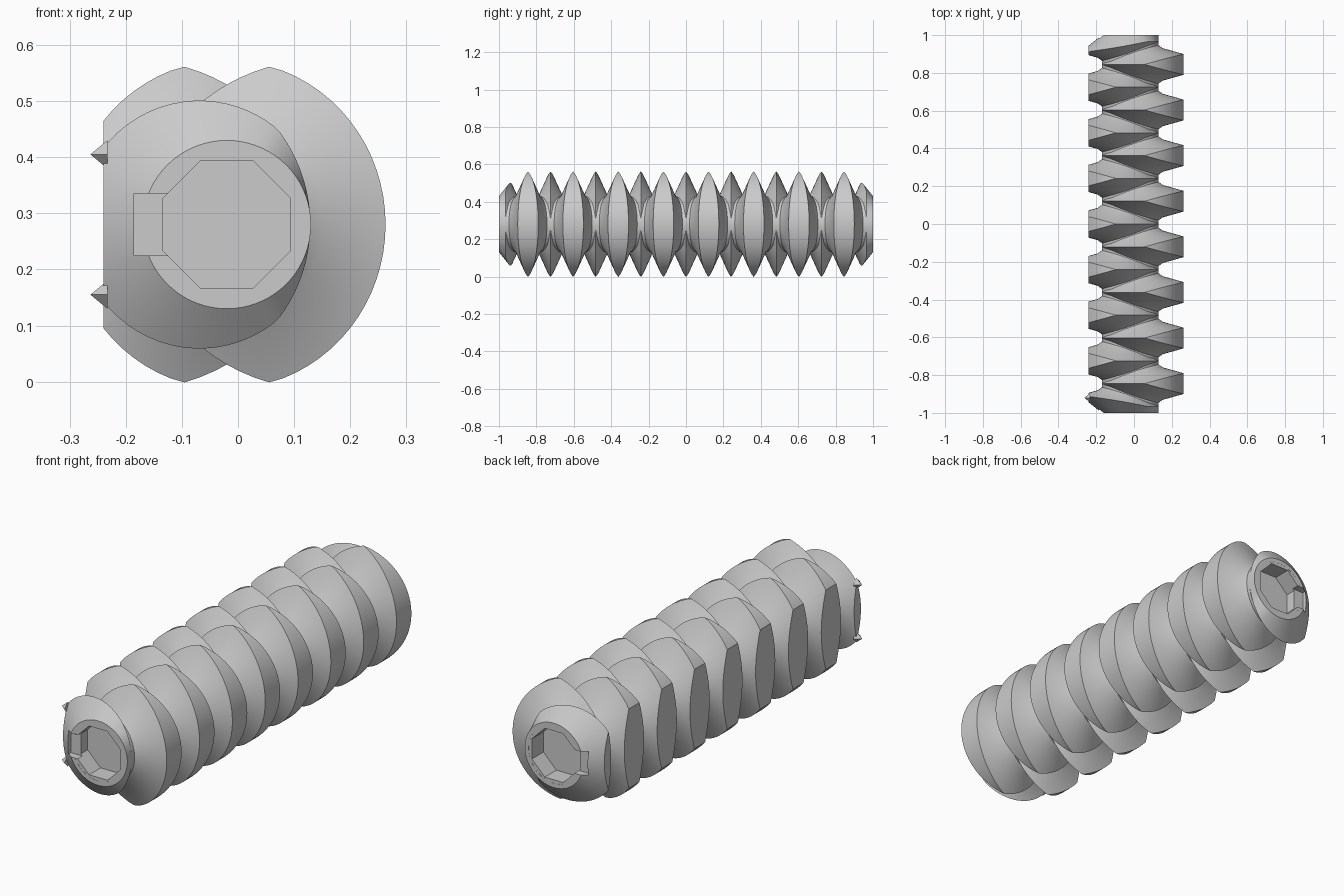
import bpy
import bmesh
from math import cos, sin, pi, radians, tau

cube = bpy.data.objects.get("Cube")
if cube:
    bpy.data.objects.remove(cube, do_unlink=True)

AXIS_X, AXIS_Z = -0.02, 0.28
CORE, INNER = 0.15, 0.13      # core radius, hidden inner radius of the threads
NECK, FLARE = 0.172, 0.03     # where the flank starts to flare out, and how far
HALF = 0.134                  # half width of a thread measured at the axis
PITCH = 0.2414
FLAT_X = -0.24                # flat side of the screw
CONE = 1.25                   # slope of the end chamfers
SEGMENTS = 72

steel = bpy.data.materials.new("plain grey")
steel.use_nodes = True
GREY = (0.6, 0.6, 0.6, 1)
steel.diffuse_color = GREY
steel.node_tree.nodes["Principled BSDF"].inputs["Base Color"].default_value = GREY


def smooth(obj):
    bpy.ops.object.select_all(action="DESELECT")
    obj.select_set(True)
    bpy.context.view_layer.objects.active = obj
    bpy.ops.object.shade_smooth_by_angle(angle=radians(28))


def taper(t):
    """Flank steepness and outer radius at angle t from the thick side."""
    c = cos(t)
    return 0.537 - 0.31 * c + 0.053 * c * c, 0.283 + 0.01 * sin(t) ** 2


def thread_section(t):
    k, outer = taper(t)
    tip = min(outer, HALF / k)
    width = max(0, HALF - k * tip)
    neck = min(NECK, tip)
    neck_width = max(0, HALF - k * neck)
    base = neck_width + FLARE
    return [(INNER, -base), (neck, -neck_width), (tip, -width),
            (tip, width), (neck, neck_width), (INNER, base)]


def end_section(t, y0=0.966):
    """Thread run out by the conical chamfer at the end of the screw."""
    k = taper(t)[0]
    rim = CORE
    y_tip = min(y0, ((rim + CONE) * k - HALF + y0) / (1 + CONE * k))
    tip = (HALF - y0 + y_tip) / k
    neck = min(NECK, tip)
    y_neck = y0 - HALF + k * neck
    return [(INNER, y_neck - FLARE), (neck, y_neck), (tip, y_tip),
            (min(rim, tip), 1), (INNER, 1)]


def thread(name, section, side, y0=0, flip=1):
    """Loft a section around the axis, then trim it at the flat side."""
    bm = bmesh.new()
    rings = []
    for i in range(SEGMENTS):
        t = tau * i / SEGMENTS
        rings.append([bm.verts.new((AXIS_X + side * r * cos(t), y0 + flip * y,
                                    AXIS_Z + r * sin(t))) for r, y in section(t)])
    n = len(rings[0])
    for i in range(SEGMENTS):
        p, q = rings[i - 1], rings[i]
        for j in range(n):
            bm.faces.new((p[j - 1], p[j], q[j], q[j - 1]))
    bmesh.ops.remove_doubles(bm, verts=bm.verts, dist=1e-5)
    cut = bmesh.ops.bisect_plane(bm, geom=bm.verts[:] + bm.edges[:] + bm.faces[:],
                                 plane_co=(FLAT_X, 0, 0), plane_no=(-1, 0, 0),
                                 clear_outer=True)
    rim = [e for e in cut["geom_cut"] if isinstance(e, bmesh.types.BMEdge)]
    if rim:
        bmesh.ops.holes_fill(bm, edges=rim, sides=0)
    bmesh.ops.recalc_face_normals(bm, faces=bm.faces)
    mesh = bpy.data.meshes.new(name)
    bm.to_mesh(mesh)
    bm.free()
    mesh.materials.append(steel)
    obj = bpy.data.objects.new(name, mesh)
    bpy.context.collection.objects.link(obj)
    return obj


def cylinder(name, sides, radius, y, depth):
    bpy.ops.mesh.primitive_cylinder_add(vertices=sides, radius=radius, depth=depth,
                                        location=(AXIS_X, y, AXIS_Z),
                                        rotation=(pi / 2, pi / sides, 0))
    obj = bpy.context.object
    obj.name = name
    obj.data.materials.append(steel)
    return obj


def carve(obj, cutter):
    mod = obj.modifiers.new("cut", "BOOLEAN")
    mod.operation = "DIFFERENCE"
    mod.solver = "EXACT"
    mod.object = cutter
    bpy.context.view_layer.objects.active = obj
    bpy.ops.object.modifier_apply(modifier=mod.name)


# Thick crescent threads on the round side and on the flat side
for i in range(8):
    smooth(thread(f"left_thread_{i + 1}", thread_section, 1, (i - 3.5) * PITCH))
for i in range(7):
    smooth(thread(f"right_thread_{i + 1}", thread_section, -1, (i - 3) * PITCH))

# Core with an octagonal socket, a side notch and a chamfered thread at each end
core = cylinder("core", 64, CORE, 0, 1.999)
for end, label in ((-1, "front"), (1, "back")):
    end_thread = thread(f"{label}_end_thread", end_section, -1, 0, end)
    socket = cylinder("socket_cutter", 8, 0.1135 / cos(pi / 8), end, 0.17)
    bpy.ops.mesh.primitive_cube_add(size=1, location=(-0.15, end, AXIS_Z))
    notch = bpy.context.object
    notch.scale = (0.07, 0.07, 0.11)
    bpy.context.view_layer.update()
    carve(core, socket)
    carve(core, notch)
    carve(end_thread, notch)
    for cutter in (socket, notch):
        bpy.data.objects.remove(cutter, do_unlink=True)
    smooth(end_thread)
smooth(core)

# Small burrs left on the flat side at the front
for s in (-1, 1):
    bpy.ops.mesh.primitive_cone_add(vertices=4, radius1=0.025, radius2=0, depth=0.03,
                                    location=(-0.248, -0.92, AXIS_Z + s * 0.125),
                                    rotation=(0, -pi / 2, 0))
    burr = bpy.context.object
    burr.name = "upper_burr" if s > 0 else "lower_burr"
    burr.data.materials.append(steel)
